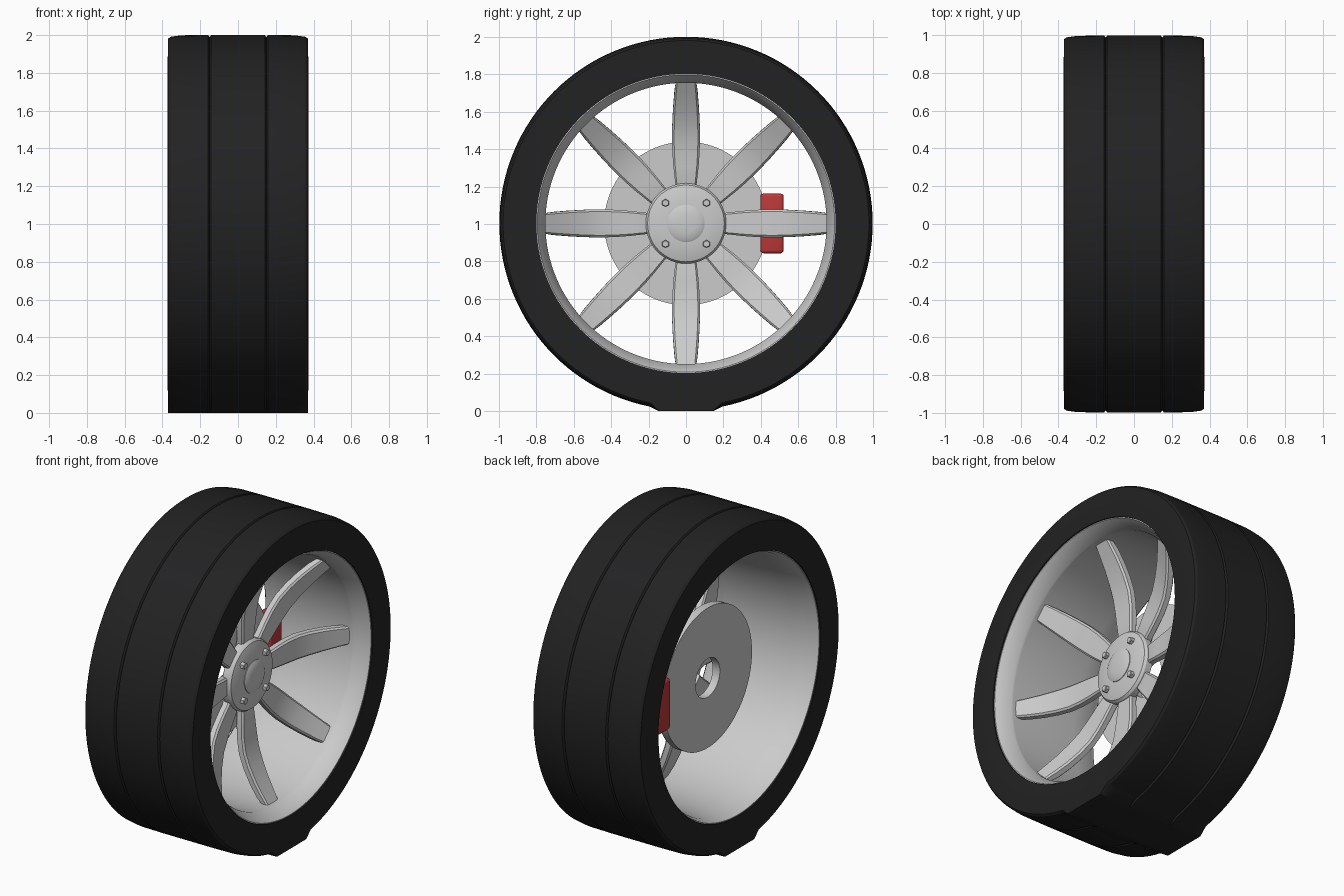
import bpy, bmesh
from math import cos, sin, pi, radians
from mathutils import Vector, Matrix

if "Cube" in bpy.data.objects:
    bpy.data.objects.remove(bpy.data.objects["Cube"])

CZ = 1.003  # axle height


def finish(name, bm, mat=None):
    bmesh.ops.remove_doubles(bm, verts=bm.verts, dist=1e-5)
    bmesh.ops.recalc_face_normals(bm, faces=bm.faces)
    me = bpy.data.meshes.new(name)
    bm.to_mesh(me)
    bm.free()
    ob = bpy.data.objects.new(name, me)
    bpy.context.collection.objects.link(ob)
    if mat:
        me.materials.append(mat)
    return ob


def lathe(name, prof, segs=96, closed=True, mat=None, y=0, z=0):
    """Spin (x, radius) points around the axle direction."""
    bm = bmesh.new()
    rings = [[bm.verts.new((x, y + r * sin(2 * pi * i / segs), CZ + z + r * cos(2 * pi * i / segs)))
              for i in range(segs)] for x, r in prof]
    n = len(rings)
    for k in range(n if closed else n - 1):
        a, b = rings[k], rings[(k + 1) % n]
        for i in range(segs):
            j = (i + 1) % segs
            bm.faces.new((a[i], a[j], b[j], b[i]))
    return finish(name, bm, mat)


def material(name, col):
    m = bpy.data.materials.new(name)
    m.diffuse_color = (*col, 1)
    m.use_nodes = True
    m.node_tree.nodes["Principled BSDF"].inputs["Base Color"].default_value = m.diffuse_color
    return m


rubber = material("rubber", (0.016, 0.016, 0.017))
red = material("red_paint", (0.5, 0.04, 0.04))

# Tyre with two tread grooves, rounded shoulders and a flat contact patch
half = [(0.37, 0.80), (0.372, 0.88), (0.37, 0.978), (0.358, 0.988), (0.30, 0.996),
        (0.158, 0.998), (0.15, 0.986), (0.142, 0.998)]
tyre = lathe("tyre", half + [(-x, r) for x, r in reversed(half)], 128, mat=rubber)
for v in tyre.data.vertices:
    if abs(v.co.y) < 0.17 and v.co.z < 0.045:
        v.co.z = 0.0

# Rim barrel with stepped lips
lathe("rim", [(0.362, 0.805), (0.362, 0.795), (0.345, 0.785), (0.275, 0.752), (0.26, 0.752),
              (0.0, 0.757), (-0.20, 0.768), (-0.32, 0.78), (-0.34, 0.79), (-0.362, 0.795),
              (-0.362, 0.805), (-0.2, 0.80), (0.2, 0.80)], 128)

# Hub plate and centre cap
lathe("hub", [(0.03, 0), (0.03, 0.20), (0.04, 0.215), (0.08, 0.215), (0.095, 0.205),
              (0.108, 0.16), (0.112, 0.10), (0.112, 0)], 64, False)
lathe("centre_cap", [(0.10, 0.10), (0.116, 0.10), (0.124, 0.085), (0.129, 0.05), (0.131, 0)], 48, False)

# Hexagonal wheel bolts
for k in range(4):
    a = pi / 4 + k * pi / 2
    lathe(f"wheel_bolt_{k + 1}", [(0.09, 0), (0.09, 0.021), (0.128, 0.021), (0.132, 0.017), (0.132, 0)],
          6, False, y=0.155 * sin(a), z=0.155 * cos(a))

# Eight spokes, flaring forward towards the rim: (radius, x of front, half width)
ctrl = [(0.15, 0.055, 0.05), (0.22, 0.075, 0.058), (0.30, 0.08, 0.067), (0.38, 0.087, 0.073),
        (0.46, 0.10, 0.075), (0.54, 0.128, 0.073), (0.62, 0.165, 0.068), (0.69, 0.205, 0.062),
        (0.756, 0.245, 0.055)]
for k in range(8):
    rot = Matrix.Rotation(k * pi / 4, 4, 'X')
    bm = bmesh.new()
    loops = []
    for i, (r, x, w) in enumerate(ctrl):
        p, q = ctrl[max(i - 1, 0)], ctrl[min(i + 1, len(ctrl) - 1)]
        t = Vector((q[1] - p[1], 0, q[0] - p[0])).normalized()
        nrm = Vector((t.z, 0, -t.x)) if i < len(ctrl) - 1 else Vector((1, 0, 0))
        # chamfered section: (sideways factor, depth)
        sec = [(-0.85, 0), (0.85, 0), (1, -0.01), (1, -0.042), (0.85, -0.05),
               (-0.85, -0.05), (-1, -0.042), (-1, -0.01)]
        loops.append([bm.verts.new(rot @ (Vector((x, s * w, r)) + nrm * d) + Vector((0, 0, CZ)))
                      for s, d in sec])
    for a, b in zip(loops, loops[1:]):
        for i in range(8):
            j = (i + 1) % 8
            bm.faces.new((a[i], a[j], b[j], b[i]))
    bm.faces.new(loops[0])
    bm.faces.new(loops[-1])
    finish(f"spoke_{k + 1}", bm)

# Brake disc with centre hole
lathe("brake_disc", [(-0.15, 0.12), (-0.15, 0.437), (-0.10, 0.437), (-0.10, 0.12)], 96)

# Brake caliper
bm = bmesh.new()
bmesh.ops.create_cube(bm, size=1)
bmesh.ops.scale(bm, vec=(0.12, 0.125, 0.32), verts=bm.verts)
bmesh.ops.translate(bm, vec=(-0.115, 0.46, CZ), verts=bm.verts)
bmesh.ops.bevel(bm, geom=bm.edges[:], offset=0.018, segments=3, affect='EDGES', profile=0.5)
finish("brake_caliper", bm, red)

# Smooth shading with sharp edges kept
for ob in bpy.context.collection.objects:
    ob.select_set(True)
    bpy.context.view_layer.objects.active = ob
bpy.ops.object.shade_smooth_by_angle(angle=radians(30))
